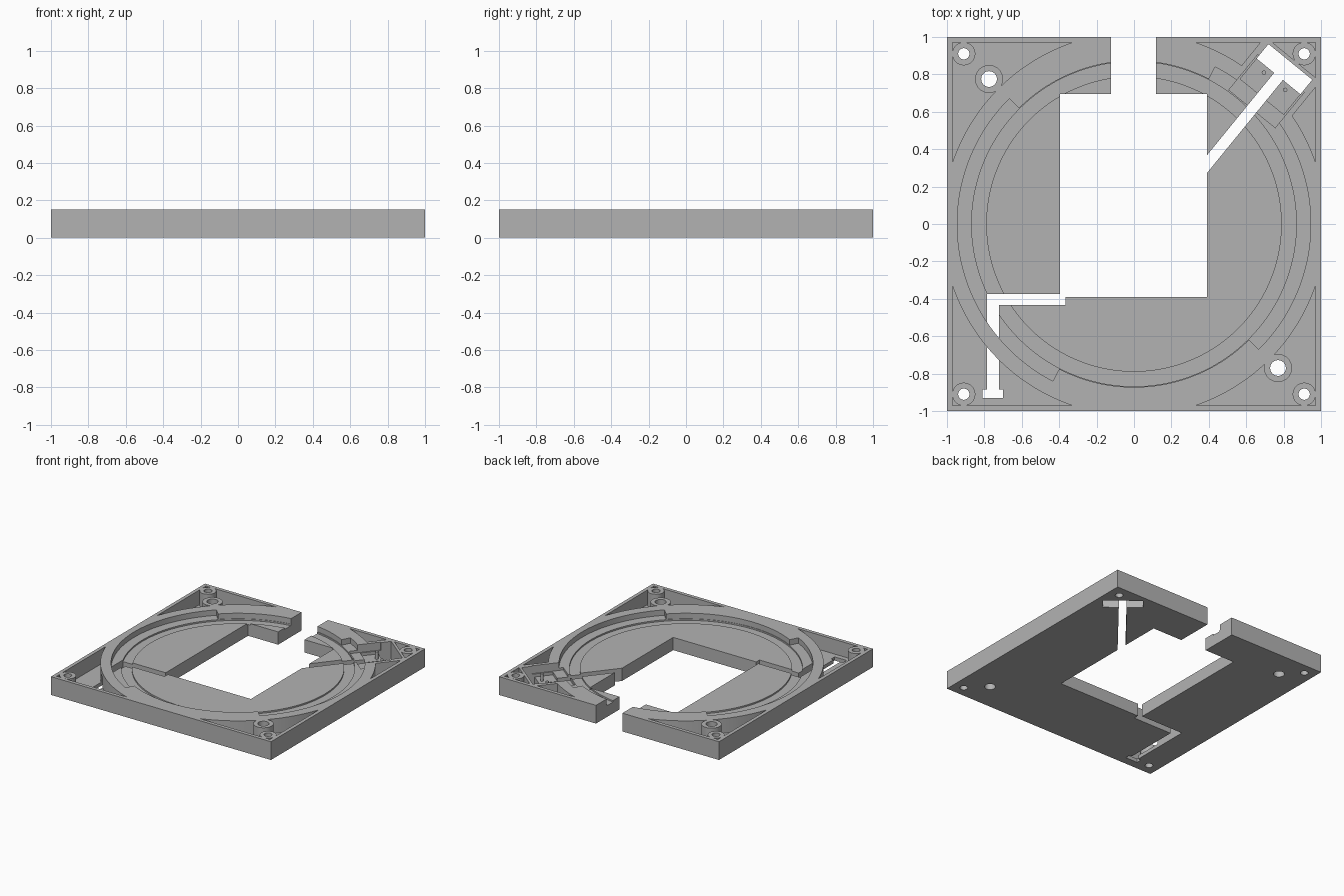
import bpy, bmesh
from math import cos, sin, radians, degrees, atan2
from mathutils import Vector

cube = bpy.data.objects.get("Cube")
if cube:
    bpy.data.objects.remove(cube, do_unlink=True)

GREY = (0.45, 0.45, 0.45, 1)
grey = bpy.data.materials.new("plain grey")
grey.use_nodes = True
grey.diffuse_color = GREY
next(n for n in grey.node_tree.nodes if n.type == 'BSDF_PRINCIPLED').inputs["Base Color"].default_value = GREY

TOP, FLOOR, POCKET, OVER = 0.15, 0.105, 0.03, 0.3


def prism(name, points, z0, z1):
    """Extrude a counter-clockwise outline from z0 to z1."""
    bm = bmesh.new()
    face = bm.faces.new([bm.verts.new((x, y, z0)) for x, y in points])
    up = bmesh.ops.extrude_face_region(bm, geom=[face])["geom"]
    bmesh.ops.translate(bm, vec=(0, 0, z1 - z0), verts=[v for v in up if isinstance(v, bmesh.types.BMVert)])
    bmesh.ops.recalc_face_normals(bm, faces=bm.faces)
    mesh = bpy.data.meshes.new(name)
    bm.to_mesh(mesh)
    bm.free()
    mesh.materials.append(grey)
    ob = bpy.data.objects.new(name, mesh)
    bpy.context.collection.objects.link(ob)
    return ob


def box(name, x0, x1, y0, y1, z0, z1):
    return prism(name, [(x0, y0), (x1, y0), (x1, y1), (x0, y1)], z0, z1)


def cyl(name, x, y, r, z0, z1, n=32):
    ring = [(x + r * cos(radians(360 * i / n)), y + r * sin(radians(360 * i / n))) for i in range(n)]
    return prism(name, ring, z0, z1)


# Diagonal channel frame: u runs outwards along the channel, v across it
ALONG = Vector((cos(radians(50.8)), sin(radians(50.8))))
ACROSS = Vector((ALONG.y, -ALONG.x))
MID = 0.1


def slanted(name, u0, u1, half, z0, z1):
    corners = [(u0, MID + half), (u1, MID + half), (u1, MID - half), (u0, MID - half)]
    return prism(name, [tuple(ALONG * u + ACROSS * v) for u, v in corners], z0, z1)


def boolean(target, tool, operation='DIFFERENCE'):
    mod = target.modifiers.new("cut", 'BOOLEAN')
    mod.operation, mod.solver, mod.object = operation, 'EXACT', tool
    bpy.context.view_layer.objects.active = target
    bpy.ops.object.modifier_apply(modifier=mod.name)
    bpy.data.objects.remove(tool, do_unlink=True)


body = box("base_plate", -1, 1, -1, 1, 0, TOP)

# Corner pockets, leaving the ring wall, screw pillars, bosses and channel housing
BOSSES = [(-0.775, 0.775), (0.77, -0.77)]
CORNERS = [(sx * 0.91, sy * 0.91) for sx in (-1, 1) for sy in (-1, 1)]
for cx, cy in CORNERS:
    sx, sy = (1 if cx > 0 else -1), (1 if cy > 0 else -1)
    xs, ys = sorted((sx * 0.3, sx * 0.97)), sorted((sy * 0.3, sy * 0.97))
    pocket = box("pocket_cutter", *xs, *ys, POCKET, OVER)
    boolean(pocket, cyl("ring_keep", 0, 0, 1.025, -1, 1, 144))
    boolean(pocket, cyl("pillar_keep", cx, cy, 0.062, -1, 1))
    for bx, by in BOSSES:
        if bx * sx > 0 and by * sy > 0:
            boolean(pocket, cyl("boss_keep", bx, by, 0.075, -1, 1))
    if sx > 0 and sy > 0:
        boolean(pocket, slanted("housing_keep", 0.8, 1.22, 0.19, -1, 1))
    boolean(body, pocket)


# Round recess narrowed by two locking tabs
def is_tab(angle):
    return 62.7 <= angle % 180 <= 134.8


outline = []
for step in range(240):
    a = step * 1.5
    for edge in (62.7, 134.8, 242.7, 314.8):
        if a - 1.5 < edge <= a:
            radii = (0.945, 0.872) if edge % 180 < 90 else (0.872, 0.945)
            outline += [(r * cos(radians(edge)), r * sin(radians(edge))) for r in radii]
    r = 0.872 if is_tab(a) else 0.945
    outline.append((r * cos(radians(a)), r * sin(radians(a))))
boolean(body, prism("recess_cutter", outline, FLOOR, OVER))

# Shallow ring groove in the recess floor
groove = cyl("groove_cutter", 0, 0, 0.868, FLOOR - 0.012, FLOOR + 0.02, 144)
boolean(groove, cyl("groove_core", 0, 0, 0.79, -1, 1, 144))
boolean(body, groove)

# Central window and the gap in the back edge
boolean(body, box("window_cutter", -0.395, 0.39, -0.39, 0.695, -OVER, OVER))
boolean(body, box("gap_cutter", -0.122, 0.118, 0.6, 1.2, -OVER, OVER))

# L-shaped wire slot running under the ring wall, with a wider end
boolean(body, box("slot_cutter", -0.785, -0.365, -0.432, -0.375, -OVER, FLOOR + 0.002))
boolean(body, box("slot_cutter", -0.785, -0.722, -0.9, -0.4, -OVER, FLOOR + 0.002))
boolean(body, box("slot_cutter", -0.81, -0.7, -0.93, -0.885, -OVER, FLOOR + 0.002))

# Diagonal channel: stepped seat, through slot and crosswise end
boolean(body, slanted("seat_cutter", 0.876, 1.12, 0.16, 0.085, OVER))
boolean(body, slanted("seat_cutter", 0.96, 1.12, 0.15, 0.06, OVER))
boolean(body, slanted("channel_cutter", 0.4, 1.15, 0.03, -OVER, OVER))
boolean(body, slanted("channel_cutter", 1.1, 1.2, 0.151, -OVER, OVER))

# Screw holes
for x, y in CORNERS:
    boolean(body, cyl("screw_cutter", x, y, 0.03, -OVER, OVER))
for x, y in BOSSES:
    boolean(body, cyl("boss_cutter", x, y, 0.042, -OVER, OVER))

# Two small pegs on the seat
parts = [body]
for side, name in ((-1, "seat_peg_left"), (1, "seat_peg_right")):
    p = ALONG * 1.066 + ACROSS * (MID + side * 0.073)
    parts.append(cyl(name, p.x, p.y, 0.012, 0.055, 0.12, 16))

bpy.ops.object.select_all(action='DESELECT')
for ob in parts:
    ob.select_set(True)
bpy.context.view_layer.objects.active = body
bpy.ops.object.shade_smooth_by_angle(angle=radians(30))
